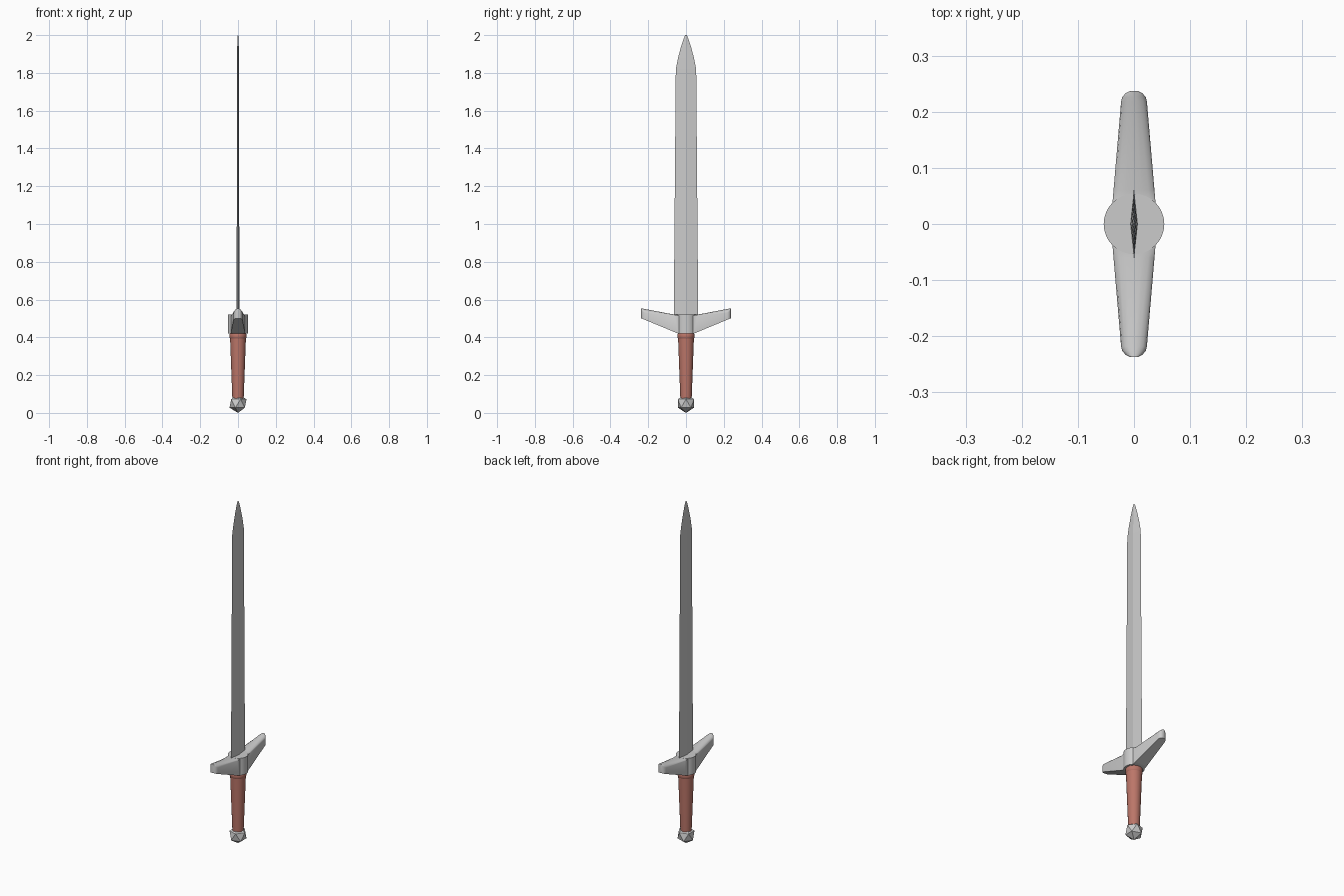
import bpy, bmesh, math
from mathutils import Matrix

if "Cube" in bpy.data.objects:
    bpy.data.objects.remove(bpy.data.objects["Cube"])


def finish(name, bm, smooth=None):
    bmesh.ops.recalc_face_normals(bm, faces=bm.faces[:])
    mesh = bpy.data.meshes.new(name)
    bm.to_mesh(mesh)
    bm.free()
    ob = bpy.data.objects.new(name, mesh)
    bpy.context.collection.objects.link(ob)
    if smooth:
        bpy.ops.object.select_all(action='DESELECT')
        ob.select_set(True)
        bpy.context.view_layer.objects.active = ob
        bpy.ops.object.shade_smooth_by_angle(angle=math.radians(smooth))
    return ob


def loft(name, rings, smooth=None):
    """Skin closed rings of equal point count and cap both ends."""
    bm = bmesh.new()
    vs = [[bm.verts.new(p) for p in ring] for ring in rings]
    n = len(vs[0])
    for a, b in zip(vs, vs[1:]):
        for i in range(n):
            j = (i + 1) % n
            bm.faces.new((a[i], a[j], b[j], b[i]))
    bm.faces.new(vs[0][::-1])
    bm.faces.new(vs[-1])
    return finish(name, bm, smooth)


def circle(r, z, n=24):
    return [(r * math.cos(2 * math.pi * i / n), r * math.sin(2 * math.pi * i / n), z)
            for i in range(n)]


# Blade: diamond section tapering to the tip (z, half width, half thickness)
blade = [(0.47, 0.065, 0.007), (1.82, 0.054, 0.006), (1.88, 0.042, 0.005),
         (1.94, 0.026, 0.004), (1.98, 0.013, 0.003), (2.0, 0.004, 0.001)]
loft("blade", [[(t, 0, z), (0, w, z), (-t, 0, z), (0, -w, z)] for z, w, t in blade])


# Guard arms: flat sloping underside, arched top, rounded end
def underside(y):
    return 0.42 + max(0, abs(y) - 0.042) * 0.415


def arm_section(y, w, arch, side):
    b, t = underside(y), 0.52 + max(0, abs(y) - 0.06) * 0.19
    pts = [(w, side * y, b)]
    for i in range(9):
        a = math.pi * i / 8
        pts.append((w * math.cos(a), side * y, t - arch + arch * math.sin(a)))
    return pts + [(-w, side * y, b)]


arm = [(0, 0.040, 0.004), (0.042, 0.038, 0.005), (0.06, 0.0365, 0.007),
       (0.218, 0.023, 0.02), (0.226, 0.021, 0.018), (0.233, 0.015, 0.012),
       (0.237, 0.007, 0.005)]
for label, side in (("left", -1), ("right", 1)):
    loft("guard_arm_" + label, [arm_section(*s, side) for s in arm], 35)

# Guard centre: round block trimmed to the arm underside
loft("guard_block", [[(x, y, underside(y)) for x, y, z in circle(0.054, 0, 32)],
                     circle(0.054, 0.52, 32)], 35)

# Grip with collar
red = bpy.data.materials.new("grip_leather")
red.diffuse_color = (0.5, 0.18, 0.14, 1)
red.use_nodes = True
red.node_tree.nodes["Principled BSDF"].inputs["Base Color"].default_value = red.diffuse_color
grip = loft("grip", [circle(0.03, 0.075), circle(0.042, 0.40)], 35)
collar = loft("grip_collar", [circle(0.041, 0.392), circle(0.045, 0.398),
                              circle(0.045, 0.416), circle(0.042, 0.422)], 35)
for ob in (grip, collar):
    ob.data.materials.append(red)

# Pommel: faceted ball
bm = bmesh.new()
bmesh.ops.create_icosphere(bm, subdivisions=1, radius=0.05,
                           matrix=Matrix.Translation((0, 0, 0.05)))
finish("pommel", bm)
